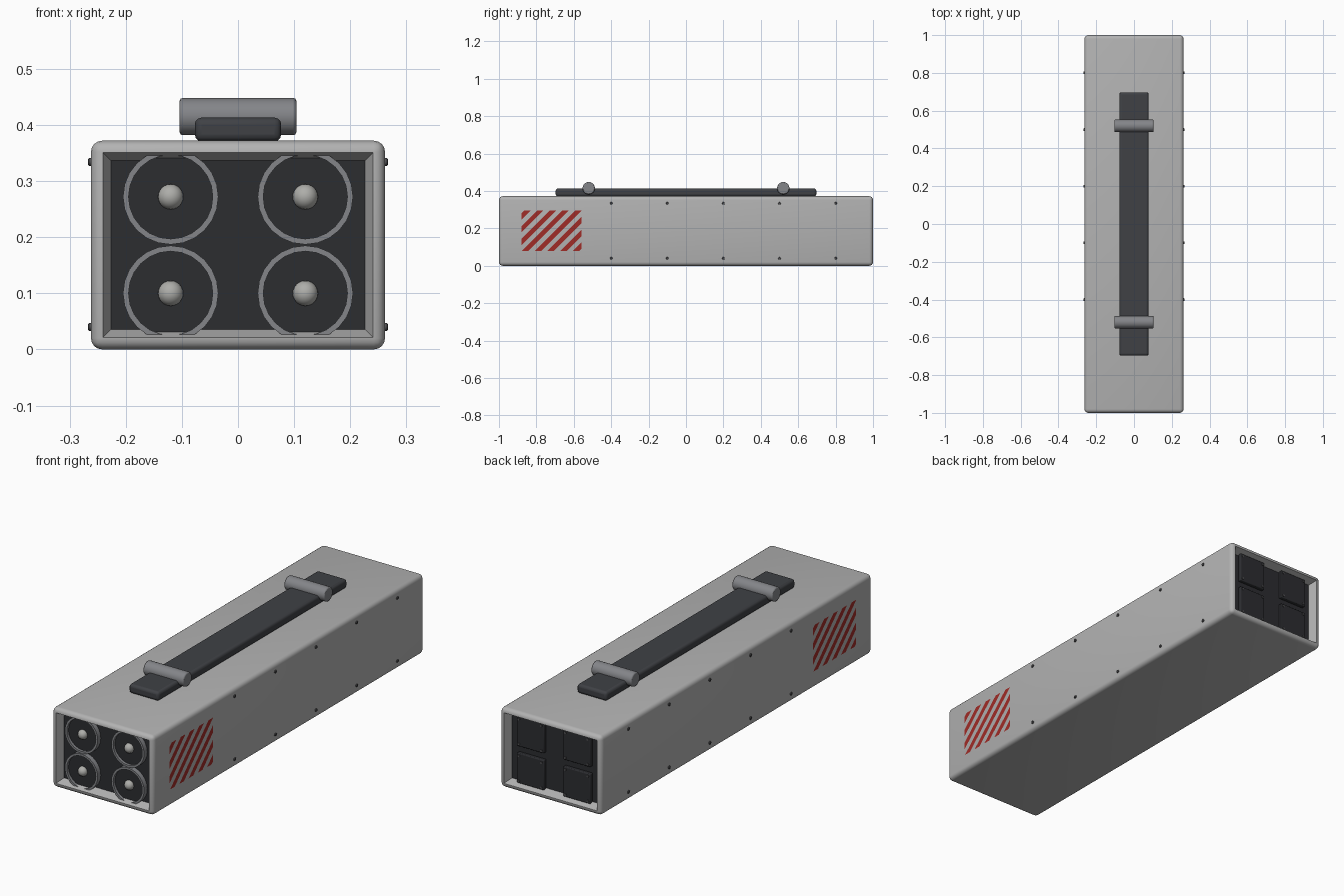
import bpy, bmesh, math
from mathutils import Vector, Matrix

if "Cube" in bpy.data.objects:
    bpy.data.objects.remove(bpy.data.objects["Cube"])


def material(name, rgb):
    m = bpy.data.materials.new(name)
    m.diffuse_color = (*rgb, 1)
    m.use_nodes = True
    m.node_tree.nodes["Principled BSDF"].inputs["Base Color"].default_value = m.diffuse_color
    return m


SHELL = material("shell_grey", (0.45, 0.45, 0.45))
DARK = material("dark_grey", (0.025, 0.026, 0.03))
BAR = material("handle_grey", (0.05, 0.053, 0.06))
METAL = material("metal_grey", (0.23, 0.235, 0.25))
NOSE = material("nose_grey", (0.42, 0.42, 0.40))
SCREW = material("screw_grey", (0.08, 0.08, 0.085))
RED = material("warning_red", (0.35, 0.025, 0.02))


def finish(name, bm, *mats, bevel=0, segs=3):
    me = bpy.data.meshes.new(name)
    bm.to_mesh(me)
    bm.free()
    ob = bpy.data.objects.new(name, me)
    bpy.context.collection.objects.link(ob)
    for m in mats:
        me.materials.append(m)
    if bevel:
        b = ob.modifiers.new("bevel", "BEVEL")
        b.width, b.segments, b.limit_method = bevel, segs, "ANGLE"
        b.angle_limit = math.radians(50)
    bpy.ops.object.select_all(action="DESELECT")
    bpy.context.view_layer.objects.active = ob
    ob.select_set(True)
    bpy.ops.object.shade_smooth_by_angle(angle=math.radians(35))
    return ob


def box(bm, centre, size):
    bmesh.ops.create_cube(bm, size=1, matrix=Matrix.Translation(centre) @ Matrix.Diagonal((*size, 1)))


def cylinder(bm, centre, r, length, axis, n=24):
    rot = Vector((0, 0, 1)).rotation_difference(Vector(axis)).to_matrix().to_4x4()
    bmesh.ops.create_cone(bm, cap_ends=True, segments=n, radius1=r, radius2=r, depth=length,
                          matrix=Matrix.Translation(centre) @ rot)


# Launcher shell: rounded box with a tapered recess in each end
bm = bmesh.new()
box(bm, (0, 0, 0.186), (0.524, 2, 0.372))
bmesh.ops.bevel(bm, geom=bm.edges[:], offset=0.02, segments=4, profile=0.5, affect="EDGES")
bm.normal_update()
ends = [f for f in bm.faces if abs(f.normal.y) > 0.999 and f.calc_area() > 0.05]
for f in ends:
    bmesh.ops.inset_region(bm, faces=[f], thickness=0.002)
    bmesh.ops.inset_region(bm, faces=[f], thickness=0.02, depth=-0.04)
    f.material_index = 1
finish("launcher_shell", bm, SHELL, DARK)

# Tubes and rear hatches at the four bays
BAYS = [(x, z) for x in (-0.12, 0.12) for z in (0.1, 0.272)]
for i, (x, z) in enumerate(BAYS):
    # Tube rim, a square-section ring
    bm = bmesh.new()
    n = 24
    section = [(0.085, -0.962), (0.085, -0.985), (0.075, -0.985), (0.075, -0.962)]
    rings = [[bm.verts.new((x + r * math.cos(k * math.tau / n), y, z + r * math.sin(k * math.tau / n)))
              for r, y in section] for k in range(n)]
    for k in range(n):
        a, b = rings[k], rings[(k + 1) % n]
        for j in range(4):
            bm.faces.new((a[j], a[(j + 1) % 4], b[(j + 1) % 4], b[j]))
    bmesh.ops.recalc_face_normals(bm, faces=bm.faces[:])
    finish(f"tube_rim_{i}", bm, METAL)
    # Dark tube mouth and pale nose
    bm = bmesh.new()
    cylinder(bm, (x, -0.967, z), 0.0755, 0.01, (0, 1, 0), n)
    finish(f"tube_mouth_{i}", bm, DARK)
    bm = bmesh.new()
    bmesh.ops.create_uvsphere(bm, u_segments=24, v_segments=12, radius=0.0225,
                              matrix=Matrix.Translation((x, -0.972, z)))
    finish(f"tube_nose_{i}", bm, NOSE)
    # Rear hatch with corner screws
    bm = bmesh.new()
    box(bm, (x, 0.968, z), (0.14, 0.02, 0.14))
    finish(f"rear_hatch_{i}", bm, DARK, bevel=0.004)
    bm = bmesh.new()
    for sx in (-1, 1):
        for sz in (-1, 1):
            cylinder(bm, (x + sx * 0.058, 0.979, z + sz * 0.058), 0.005, 0.006, (0, 1, 0), 10)
    finish(f"hatch_screws_{i}", bm, SCREW)

# Carry handle bar and its two cross clamps
bm = bmesh.new()
box(bm, (0, 0, 0.392), (0.154, 1.394, 0.042))
finish("handle_bar", bm, BAR, bevel=0.012)
for side, y in (("front", -0.52), ("rear", 0.52)):
    bm = bmesh.new()
    cylinder(bm, (0, y, 0.415), 0.033, 0.208, (1, 0, 0), 32)
    finish(f"{side}_clamp", bm, METAL, bevel=0.005, segs=2)

# Side screws
bm = bmesh.new()
for s in (-1, 1):
    for y in (-0.4, -0.1, 0.2, 0.5, 0.8):
        for z in (0.04, 0.334):
            cylinder(bm, (s * 0.263, y, z), 0.007, 0.008, (1, 0, 0), 12)
finish("side_screws", bm, SCREW, bevel=0.0015, segs=1)

# Warning stripes: slanted bands trimmed to a rectangle
Y0, Y1, Z0, Z1 = -0.88, -0.56, 0.08, 0.295
H, PITCH = Z1 - Z0, 0.068
for side, s in (("right", 1), ("left", -1)):
    bm = bmesh.new()
    for k in range(8):
        a = Y0 - H + k * PITCH + 0.015
        pts = [(a, Z0), (a + PITCH / 2, Z0), (a + PITCH / 2 + H, Z1), (a + H, Z1)]
        bm.faces.new([bm.verts.new((0.263, y, z)) for y, z in pts])
    for y, d in ((Y0, -1), (Y1, 1)):
        bmesh.ops.bisect_plane(bm, geom=bm.verts[:] + bm.edges[:] + bm.faces[:], plane_co=(0, y, 0),
                               plane_no=(0, d, 0), clear_outer=True)
    if s < 0:  # turn to the other side, keeping the lean and the front position
        bmesh.ops.rotate(bm, verts=bm.verts[:], cent=(0, (Y0 + Y1) / 2, 0),
                         matrix=Matrix.Rotation(math.pi, 3, "Z"))
        for v in bm.verts:
            v.co.x = -0.263
    finish(f"{side}_warning_stripes", bm, RED)
